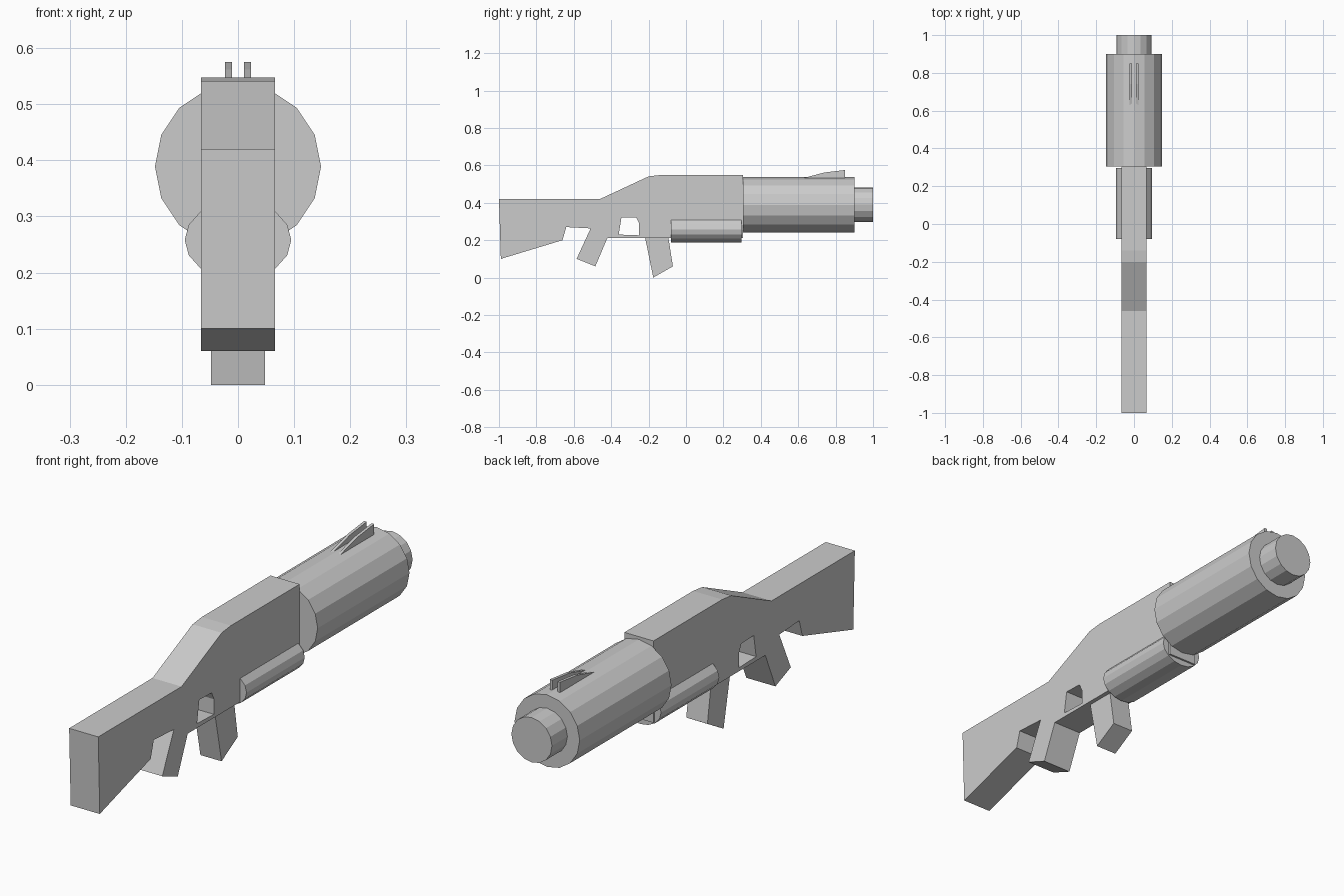
import bpy
import bmesh
from math import pi
from mathutils import Matrix

cube = bpy.data.objects.get("Cube")
if cube:
    bpy.data.objects.remove(cube, do_unlink=True)

grey = bpy.data.materials.new("plain grey")
grey.use_nodes = True
GREY = (0.6, 0.6, 0.6, 1)
grey.diffuse_color = GREY
grey.node_tree.nodes["Principled BSDF"].inputs["Base Color"].default_value = GREY


def finish(name, bm):
    bmesh.ops.recalc_face_normals(bm, faces=bm.faces)
    mesh = bpy.data.meshes.new(name)
    bm.to_mesh(mesh)
    bm.free()
    mesh.materials.append(grey)
    obj = bpy.data.objects.new(name, mesh)
    bpy.context.collection.objects.link(obj)
    return obj


def slab(name, profile, x0, x1):
    """Extrude a side profile of (y, z) points from x0 to x1."""
    bm = bmesh.new()
    face = bm.faces.new([bm.verts.new((x0, y, z)) for y, z in profile])
    out = bmesh.ops.extrude_face_region(bm, geom=[face])
    moved = [v for v in out["geom"] if isinstance(v, bmesh.types.BMVert)]
    bmesh.ops.translate(bm, verts=moved, vec=(x1 - x0, 0, 0))
    return finish(name, bm)


def tube(name, y0, y1, z, rx, rz):
    """Sixteen-sided closed cylinder along y."""
    bm = bmesh.new()
    place = (Matrix.Translation((0, (y0 + y1) / 2, z))
             @ Matrix.Diagonal((rx, 1, rz, 1)) @ Matrix.Rotation(pi / 2, 4, "X"))
    bmesh.ops.create_cone(bm, cap_ends=True, segments=16, radius1=1, radius2=1,
                          depth=y1 - y0, matrix=place)
    return finish(name, bm)


# Stock, pistol grip and receiver in one slab
body = slab("stock_and_receiver", [
    (-1, 0.42), (-0.46, 0.42), (-0.2, 0.541), (-0.14, 0.548), (0.305, 0.548),
    (0.305, 0.212), (-0.42, 0.212), (-0.485, 0.06), (-0.585, 0.1),
    (-0.51, 0.263), (-0.64, 0.27), (-0.66, 0.2), (-0.99, 0.1)], -0.066, 0.066)

# Trigger opening cut through the receiver
cutter = slab("trigger_opening", [
    (-0.36, 0.23), (-0.345, 0.322), (-0.265, 0.32), (-0.25, 0.288),
    (-0.25, 0.226)], -0.2, 0.2)
cutter.hide_render = True
cut = body.modifiers.new("opening", "BOOLEAN")
cut.operation = "DIFFERENCE"
cut.solver = "EXACT"
cut.object = cutter
bpy.context.view_layer.objects.active = body
bpy.ops.object.modifier_apply(modifier=cut.name)
bpy.data.objects.remove(cutter, do_unlink=True)

# Forward grip
slab("front_grip", [(-0.22, 0.22), (-0.175, 0.0), (-0.07, 0.06), (-0.095, 0.22)],
     -0.048, 0.048)

# Barrel, muzzle and lower tube
tube("barrel_shroud", 0.305, 0.9, 0.389, 0.148, 0.148)
tube("muzzle", 0.89, 1.0, 0.39, 0.092, 0.092)
tube("lower_tube", -0.08, 0.297, 0.258, 0.095, 0.071)

# Twin sight fins
for side, name in ((-1, "right_sight_fin"), (1, "left_sight_fin")):
    slab(name, [(0.62, 0.53), (0.74, 0.562), (0.85, 0.575), (0.85, 0.53)],
         side * 0.011, side * 0.023)
